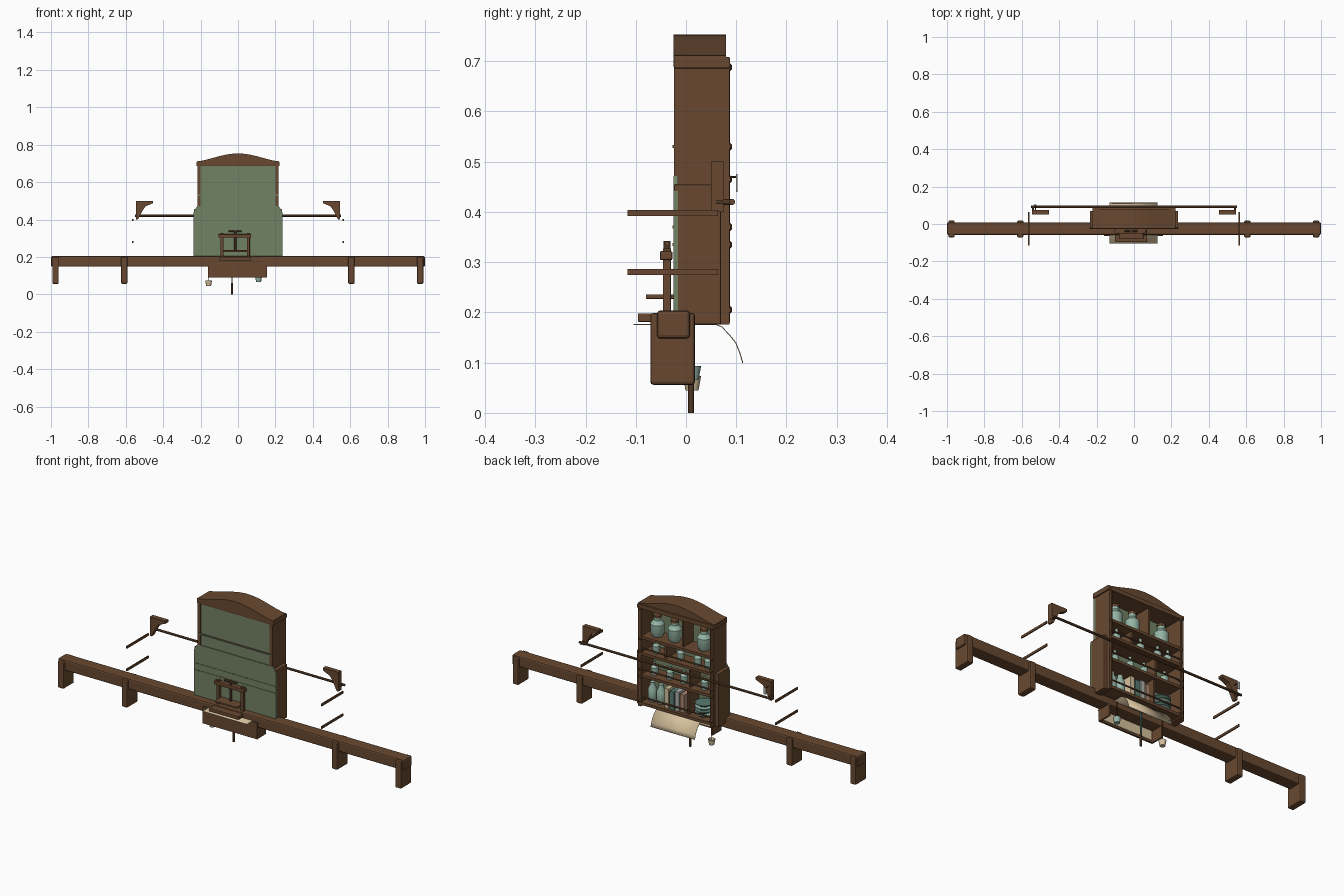
import bpy, bmesh, math
from mathutils import Vector

cube = bpy.data.objects.get("Cube")
if cube:
    bpy.data.objects.remove(cube, do_unlink=True)


def material(name, rgb):
    m = bpy.data.materials.new(name)
    m.use_nodes = True
    m.diffuse_color = (*rgb, 1)
    node = m.node_tree.nodes["Principled BSDF"]
    node.inputs["Base Color"].default_value = (*rgb, 1)
    node.inputs["Roughness"].default_value = 0.8
    return m


wood = material("brown wood", (0.14, 0.066, 0.03))
dark = material("dark wood", (0.07, 0.032, 0.016))
green = material("sage green paint", (0.17, 0.225, 0.13))
glass = material("pale teal glaze", (0.30, 0.46, 0.38))
teal = material("deep teal", (0.10, 0.20, 0.17))
cream = material("cream paper", (0.68, 0.54, 0.34))
pink = material("dusty pink", (0.42, 0.25, 0.17))
grey = material("pale grey", (0.45, 0.45, 0.44))


def finish(name, bm, mat, bevel=0, smooth=False):
    bmesh.ops.recalc_face_normals(bm, faces=bm.faces)
    me = bpy.data.meshes.new(name)
    bm.to_mesh(me)
    bm.free()
    me.materials.append(mat)
    ob = bpy.data.objects.new(name, me)
    bpy.context.collection.objects.link(ob)
    if bevel:
        mod = ob.modifiers.new("soft edges", "BEVEL")
        mod.width, mod.segments = bevel, 2
    if smooth:
        bpy.ops.object.select_all(action="DESELECT")
        ob.select_set(True)
        bpy.context.view_layer.objects.active = ob
        bpy.ops.object.shade_smooth_by_angle()
    return ob


def box(name, x, y, z, mat=wood, bevel=0):
    """Box from (min, max) pairs."""
    bm = bmesh.new()
    bmesh.ops.create_cube(bm, size=1)
    for v in bm.verts:
        v.co = [a + (b - a) * (c + 0.5) for (a, b), c in zip((x, y, z), v.co)]
    return finish(name, bm, mat, bevel)


def prism(name, points, y, mat=wood):
    """Extrude an x-z outline between two y values."""
    bm = bmesh.new()
    face = bm.faces.new([bm.verts.new((px, y[0], pz)) for px, pz in points])
    out = bmesh.ops.extrude_face_region(bm, geom=[face])["geom"]
    for v in out:
        if isinstance(v, bmesh.types.BMVert):
            v.co.y = y[1]
    return finish(name, bm, mat)


def rod(name, a, b, r, mat=wood, sides=10):
    a, b = Vector(a), Vector(b)
    bm = bmesh.new()
    bmesh.ops.create_cone(bm, cap_ends=True, segments=sides, radius1=r, radius2=r, depth=(b - a).length)
    turn = (b - a).to_track_quat("Z", "Y")
    for v in bm.verts:
        v.co = turn @ v.co + (a + b) / 2
    return finish(name, bm, mat, smooth=True)


def lathe(name, at, profile, mat, sides=16):
    """Spin (radius, height) pairs about a vertical axis."""
    bm = bmesh.new()
    rings = [[bm.verts.new((at[0] + r * math.cos(math.tau * i / sides),
                            at[1] + r * math.sin(math.tau * i / sides), at[2] + h))
              for i in range(sides)] for r, h in profile]
    for low, high in zip(rings, rings[1:]):
        for i in range(sides):
            j = (i + 1) % sides
            bm.faces.new((low[i], low[j], high[j], high[i]))
    bm.faces.new(rings[0])
    bm.faces.new(rings[-1])
    return finish(name, bm, mat, smooth=True)


# Long beam and its saddle legs
box("beam", (-1, 1), (-0.058, 0.008), (0.148, 0.204), wood, 0.007)
for x in (-0.976, -0.608, 0.606, 0.974):
    box("beam_leg", (x - 0.017, x + 0.017), (-0.071, 0.018), (0.056, 0.199), wood, 0.006)

# Cabinet carcass: stepped sides, open towards +y
for s, side in ((-1, "right"), (1, "left")):
    def span(a, b):
        return tuple(sorted((s * a, s * b)))
    box(side + "_upper_side", span(0.2, 0.216), (-0.024, 0.087), (0.176, 0.69))
    box(side + "_lower_side", span(0.215, 0.236), (-0.024, 0.07), (0.176, 0.455), wood, 0.003)
    rod(side + "_column", (s * 0.206, 0.083, 0.18), (s * 0.206, 0.083, 0.69), 0.005)
    for z in (0.205, 0.335, 0.37, 0.465, 0.53, 0.688):
        lathe(side + "_column_ring", (s * 0.206, 0.083, z - 0.008),
              [(0.005, 0), (0.009, 0.004), (0.009, 0.012), (0.005, 0.016)], wood, 10)

shoulder = [(0.237, 0.176), (0.237, 0.44), (0.228, 0.455), (0.218, 0.472)]
prism("lower_front_panel", shoulder + [(-x, z) for x, z in reversed(shoulder)], (-0.025, -0.016), green)
box("upper_front_panel", (-0.216, 0.216), (-0.021, -0.012), (0.465, 0.702), green)
# Thin ledges with painted fronts
for z, w in ((0.53, 0.216), (0.37, 0.236), (0.335, 0.236)):
    box("front_ledge", (-w, w), (-0.0262, -0.016), (z - 0.003, z + 0.003))
    box("ledge_front_paint", (-w, w), (-0.027, -0.0262), (z - 0.003, z + 0.003), green)

# Shelves, dividers and guard rails
for z in (0.19, 0.335, 0.45, 0.535):
    box("shelf", (-0.2, 0.2), (-0.014, 0.084), (z - 0.007, z + 0.007))
for x, low, high in ((-0.03, 0.54, 0.69), (0.07, 0.455, 0.53), (-0.07, 0.34, 0.445), (-0.06, 0.195, 0.33)):
    box("shelf_divider", (x - 0.005, x + 0.005), (-0.014, 0.07), (low, high))
for z in (0.225, 0.37, 0.48):
    rod("guard_rail", (-0.206, 0.083, z), (0.206, 0.083, z), 0.004)

# Arched crown
box("cornice", (-0.222, 0.222), (-0.0245, 0.088), (0.686, 0.708), wood, 0.003)
arch = [(-0.22, 0.706)]
for i in range(21):
    x = -0.22 + 0.022 * i
    arch.append((x, 0.711 + 0.042 * math.cos(x / 0.22 * math.pi / 2) ** 1.5))
prism("arched_crown", arch + [(0.22, 0.706)], (-0.025, 0.08))

# Jars, bottles and books on the shelves
jar = [(0.024, 0), (0.034, 0.02), (0.034, 0.065), (0.018, 0.085), (0.018, 0.1)]
bottle = [(0.016, 0), (0.018, 0.01), (0.018, 0.045), (0.007, 0.06), (0.007, 0.08)]
for x in (-0.13, 0.04, 0.14):
    lathe("storage_jar", (x, 0.035, 0.542), jar, glass)
    lathe("jar_lid", (x, 0.035, 0.641), [(0.02, 0), (0.02, 0.012), (0.006, 0.017)], wood)
for x, z in ((-0.16, 0.457), (-0.1, 0.457), (0.0, 0.457), (0.14, 0.457),
             (-0.14, 0.342), (-0.02, 0.342), (0.06, 0.342), (0.15, 0.342)):
    lathe("bottle", (x, 0.045, z), [(r, h * 0.85) for r, h in bottle], glass)
for i, x in enumerate((-0.025, 0.005, 0.035, 0.065)):
    box("book", (x - 0.012, x + 0.012), (0.0, 0.068), (0.197, 0.29 + 0.008 * (i % 2)), (pink, grey, teal, cream)[i])
for x in (0.115, 0.165):
    lathe("lower_jar", (x, 0.04, 0.197), [(r * 0.68, h) for r, h in jar], glass)
for i in range(4):
    lathe("stacked_bowl", (-0.13, 0.035, 0.197 + 0.018 * i), [(0.024, 0), (0.045, 0.014), (0.045, 0.017)], (glass, teal)[i % 2])

# Cross rod with end brackets
rod("cross_rod", (-0.552, 0.092, 0.42), (0.552, 0.092, 0.42), 0.006)
for s in (-1, 1):
    curve = [(0.545, 0.5), (0.455, 0.5), (0.455, 0.487), (0.495, 0.47), (0.515, 0.44), (0.535, 0.4), (0.545, 0.4)]
    prism("rod_bracket", [(s * x, z) for x, z in curve], (0.05, 0.075))
    rod("rod_support", (s * 0.54, 0.06, 0.42), (s * 0.54, 0.094, 0.42), 0.006)
    for z in (0.398, 0.28):
        box("side_peg", (s * 0.563 - 0.003, s * 0.563 + 0.003), (-0.116, 0.064), (z - 0.006, z + 0.006))
box("hanging_tag", (-0.535, -0.52), (0.1, 0.103), (0.44, 0.476), grey)
rod("tag_pin", (-0.527, 0.07, 0.47), (-0.527, 0.101, 0.47), 0.002, dark)

# Screw press on the beam
box("press_base", (-0.1, 0.07), (-0.096, -0.02), (0.181, 0.198), wood, 0.002)
for x in (-0.085, 0.055):
    box("press_post", (x - 0.008, x + 0.008), (-0.046, -0.03), (0.195, 0.328), wood, 0.002)
box("press_head", (-0.105, 0.07), (-0.052, -0.027), (0.304, 0.322), wood, 0.003)
box("press_plate", (-0.08, 0.05), (-0.08, -0.022), (0.227, 0.236), wood, 0.002)
rod("press_screw", (-0.015, -0.038, 0.235), (-0.015, -0.038, 0.342), 0.007)
rod("press_handle", (-0.05, -0.038, 0.337), (0.02, -0.038, 0.337), 0.005)

# Paper sheet that runs under the cabinet and curls down behind
bm = bmesh.new()
path = [(-0.105, 0.177), (0.06, 0.177), (0.072, 0.172), (0.088, 0.155), (0.1, 0.14), (0.108, 0.12), (0.114, 0.1)]
rows = [[bm.verts.new((x, y, z)) for x in (-0.13, 0.125)] for y, z in path]
for a, b in zip(rows, rows[1:]):
    bm.faces.new((a[0], a[1], b[1], b[0]))
sheet = finish("paper_sheet", bm, cream, smooth=True)
sheet.modifiers.new("thickness", "SOLIDIFY").thickness = 0.002

# Shallow tray hanging beneath the beam
box("tray_front", (-0.16, 0.155), (-0.064, -0.055), (0.09, 0.176))
box("tray_lining", (-0.145, 0.14), (-0.055, -0.052), (0.1, 0.148), cream)
for x in (-0.156, 0.151):
    box("tray_end", (x - 0.004, x + 0.004), (-0.06, 0.01), (0.09, 0.15))

# Hanging tools and cups
rod("hanging_handle", (-0.032, 0.01, 0), (-0.032, 0.01, 0.06), 0.006)
rod("hanging_shaft", (-0.032, 0.01, 0.06), (-0.032, 0.01, 0.17), 0.004, teal)
for x, z, mat in ((-0.157, 0.045, cream), (0.11, 0.065, glass)):
    lathe("hanging_cup", (x, 0.012, z), [(0.013, 0), (0.018, 0.028), (0.015, 0.028), (0.011, 0.006)], mat)
    rod("cup_cord", (x, 0.012, z + 0.005), (x, 0.012, 0.18), 0.002, dark, 6)
